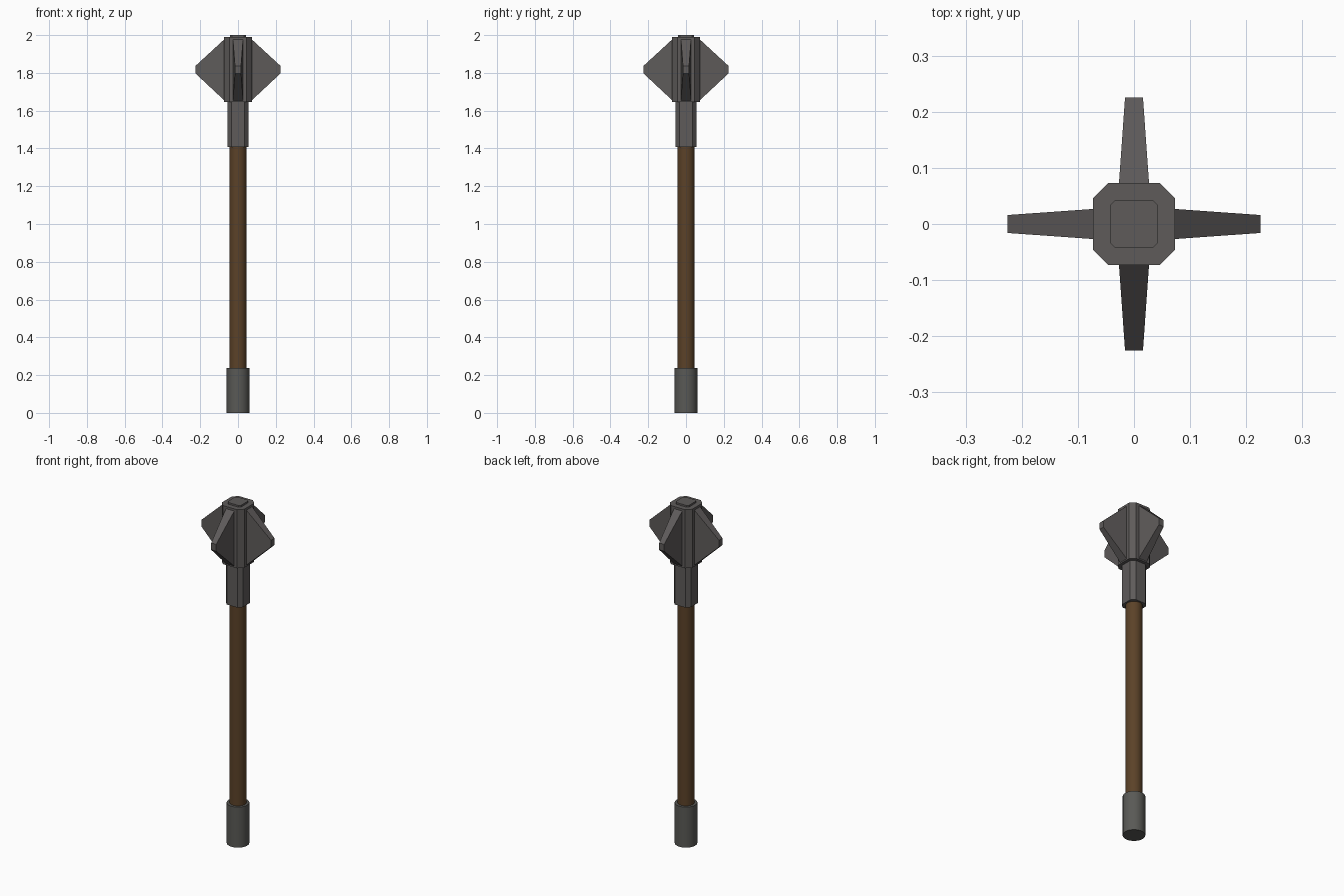
import bpy, bmesh
from math import pi
from mathutils import Matrix

if "Cube" in bpy.data.objects:
    bpy.data.objects.remove(bpy.data.objects["Cube"])


def material(name, rgb):
    m = bpy.data.materials.new(name)
    m.diffuse_color = (*rgb, 1)
    m.use_nodes = True
    m.node_tree.nodes["Principled BSDF"].inputs["Base Color"].default_value = m.diffuse_color
    return m


steel = material("dark steel", (0.112, 0.104, 0.102))
iron = material("pommel iron", (0.100, 0.100, 0.092))
wood = material("brown wood", (0.105, 0.054, 0.021))


def loft(name, rings, mat):
    """Closed solid through rings that share a point count."""
    bm = bmesh.new()
    loops = [[bm.verts.new(p) for p in ring] for ring in rings]
    n = len(loops[0])
    for a, b in zip(loops, loops[1:]):
        for i in range(n):
            bm.faces.new((a[i], a[(i + 1) % n], b[(i + 1) % n], b[i]))
    bm.faces.new(loops[0][::-1])
    bm.faces.new(loops[-1])
    bmesh.ops.recalc_face_normals(bm, faces=bm.faces[:])
    me = bpy.data.meshes.new(name)
    bm.to_mesh(me)
    bm.free()
    me.materials.append(mat)
    ob = bpy.data.objects.new(name, me)
    bpy.context.collection.objects.link(ob)
    return ob


def chamfered_square(h, c, z):
    """Square of half size h whose flats reach to c."""
    return [(h, -c, z), (h, c, z), (c, h, z), (-c, h, z),
            (-h, c, z), (-h, -c, z), (-c, -h, z), (c, -h, z)]


def cylinder(name, r, z0, z1, mat):
    bpy.ops.mesh.primitive_cylinder_add(vertices=32, radius=r, depth=z1 - z0,
                                        location=(0, 0, (z0 + z1) / 2))
    ob = bpy.context.object
    ob.name = name
    ob.data.materials.append(mat)
    bpy.ops.object.shade_smooth_by_angle()


# Handle
cylinder("pommel", 0.06, 0, 0.237, iron)
cylinder("shaft", 0.045, 0.2, 1.45, wood)

# Faceted metal head
for name, h, c, z0, z1 in (("socket", 0.055, 0.034, 1.407, 1.66),
                           ("head_core", 0.073, 0.046, 1.647, 1.99),
                           ("head_cap", 0.043, 0.033, 1.98, 2.0)):
    loft(name, [chamfered_square(h, c, z0), chamfered_square(h, c, z1)], steel)


# Four tapering flanges
def flange_ring(x, w, z0, z1):
    return [(x, -w, z0), (x, w, z0), (x, w, z1), (x, -w, z1)]


for i in range(4):
    fin = loft(f"flange_{i + 1}", [flange_ring(0.07, 0.027, 1.652, 1.98),
                                   flange_ring(0.225, 0.016, 1.797, 1.837)], steel)
    fin.data.transform(Matrix.Rotation(i * pi / 2, 4, 'Z'))
